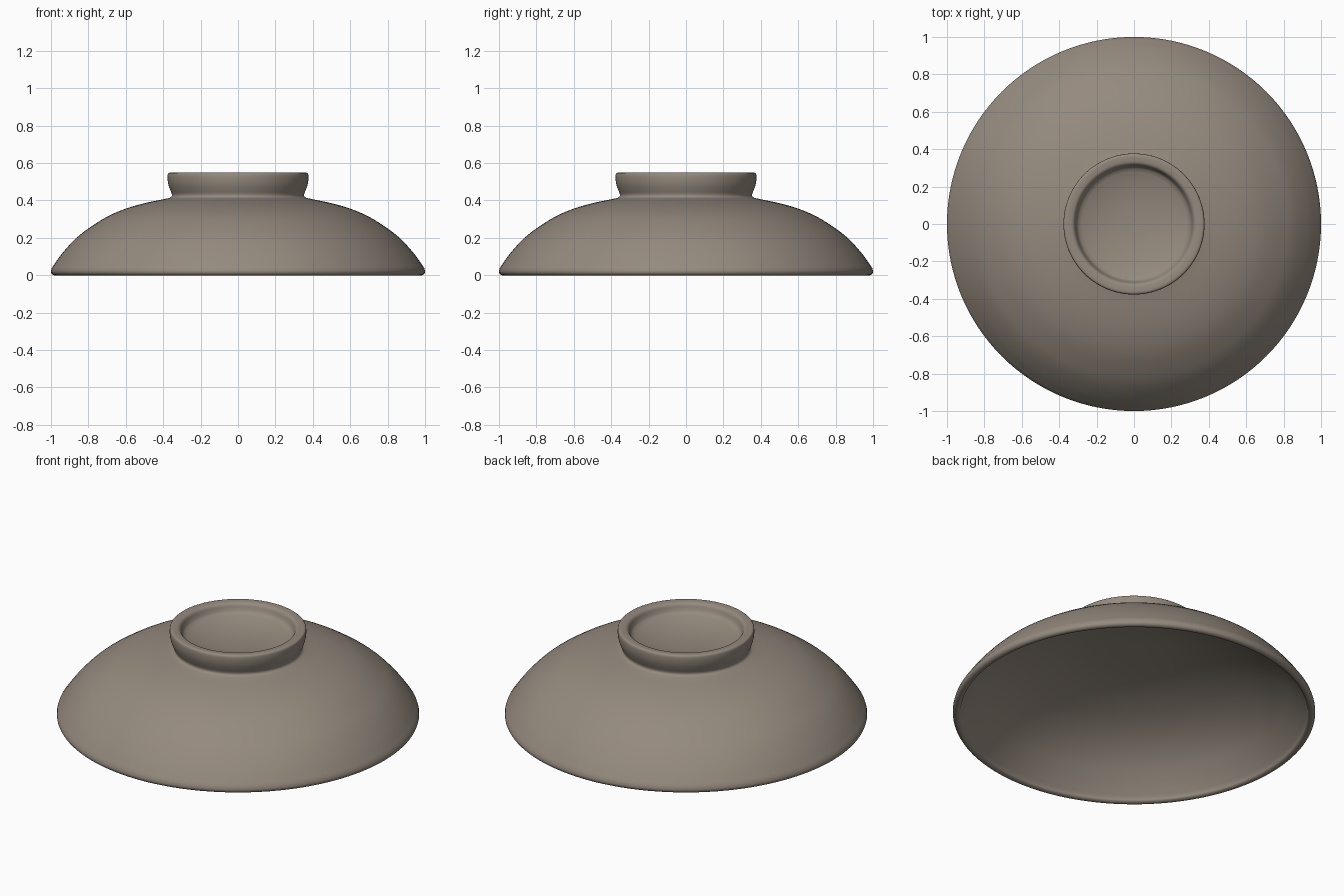
import bpy, bmesh, math
from mathutils import Vector

if "Cube" in bpy.data.objects:
    bpy.data.objects.remove(bpy.data.objects["Cube"])


def smooth(pts, n=5):
    """Catmull-Rom curve through (radius, height) points."""
    p = [Vector(q) for q in pts]
    p = [2 * p[0] - p[1]] + p + [2 * p[-1] - p[-2]]
    out = []
    for a, b, c, d in zip(p, p[1:], p[2:], p[3:]):
        for i in range(n):
            t = i / n
            out.append(0.5 * (2 * b + (c - a) * t + (2 * a - 5 * b + 4 * c - d) * t**2
                              + (3 * b - a - 3 * c + d) * t**3))
    return out + [p[-2]]


def lathe(name, profile, color, steps=128):
    bm = bmesh.new()
    vs = [bm.verts.new((r, 0, z)) for r, z in profile]
    es = [bm.edges.new(e) for e in zip(vs, vs[1:])]
    bmesh.ops.spin(bm, geom=vs + es, cent=(0, 0, 0), axis=(0, 0, 1),
                   angle=math.tau, steps=steps)
    bmesh.ops.remove_doubles(bm, verts=bm.verts, dist=0.0005)
    bmesh.ops.recalc_face_normals(bm, faces=bm.faces)
    me = bpy.data.meshes.new(name)
    bm.to_mesh(me)
    bm.free()
    mat = bpy.data.materials.new("brown_grey_glaze")
    mat.diffuse_color = color
    mat.use_nodes = True
    mat.node_tree.nodes["Principled BSDF"].inputs["Base Color"].default_value = mat.diffuse_color
    me.materials.append(mat)
    ob = bpy.data.objects.new(name, me)
    bpy.context.collection.objects.link(ob)
    bpy.context.view_layer.objects.active = ob
    ob.select_set(True)
    bpy.ops.object.shade_smooth_by_angle(angle=math.radians(40))
    return ob


# underside of the dome, from the centre down to the rim
inside = smooth([(0, .405), (.15, .403), (.3, .391), (.45, .361), (.6, .312),
                 (.72, .252), (.82, .178), (.9, .092), (.955, .02)])
# rounded rim
rim = smooth([(.955, .02), (.96, .007), (.972, 0), (.985, 0), (.996, .008),
              (1, .022), (.995, .04)], 3)
# outer dome up to the neck
dome = smooth([(.995, .04), (.94, .117), (.87, .194), (.8, .25), (.7, .313),
               (.6, .356), (.5, .385), (.4, .406), (.365, .414)])
# flared foot ring with rounded lip
ring = smooth([(.365, .414), (.355, .422), (.354, .435), (.364, .460), (.373, .488),
               (.377, .518), (.375, .541), (.365, .548), (.345, .548), (.328, .545),
               (.317, .535), (.309, .515), (.300, .500), (.285, .490)], 4)
# shallow dished recess inside the ring
recess = smooth([(.285, .490), (.24, .476), (.18, .463), (.1, .453), (0, .449)])

lathe("bowl_lid", inside + rim[1:] + dome[1:] + ring[1:] + recess[1:],
      (.30, .255, .21, 1))
